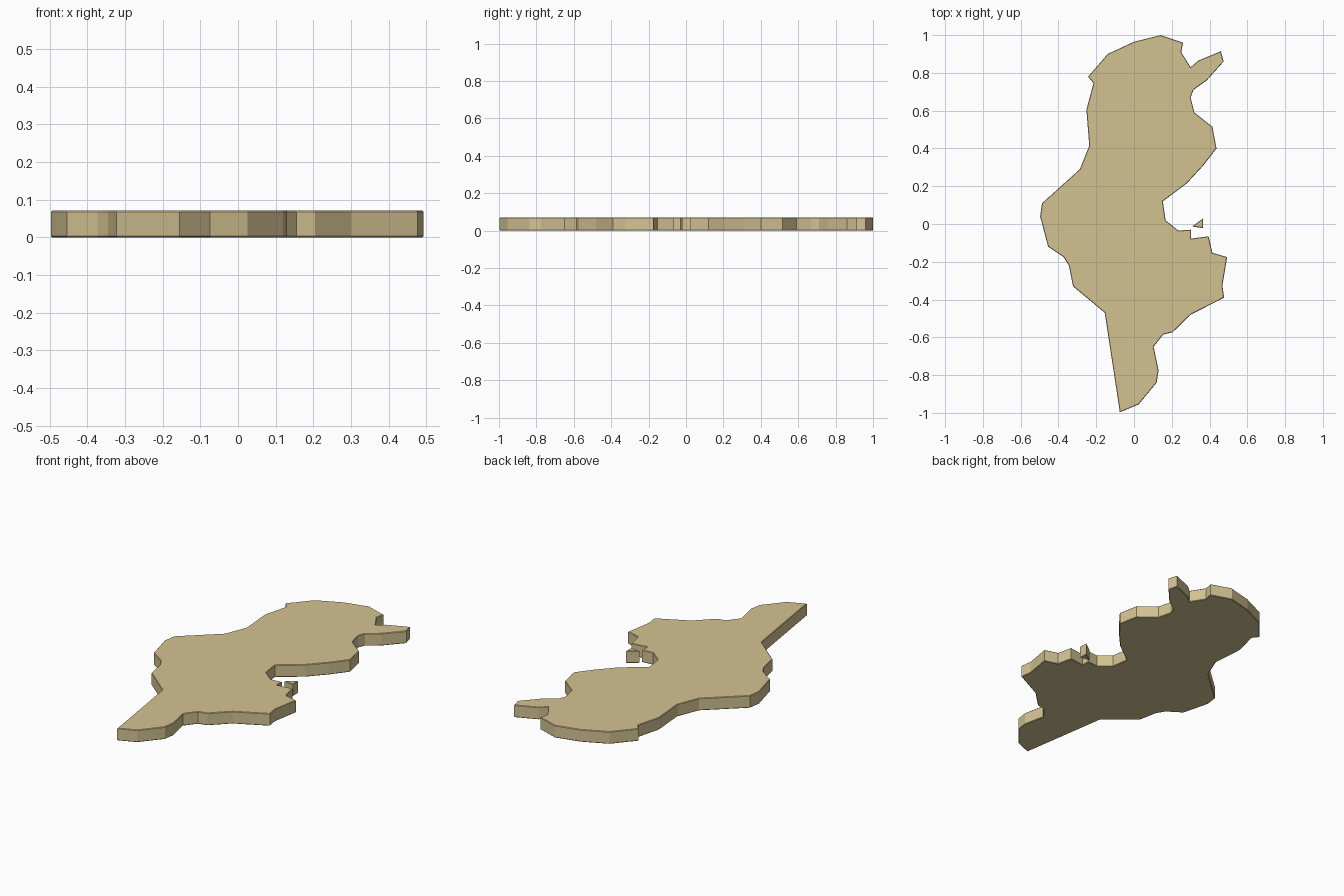
import bpy, bmesh

HEIGHT = 0.071
BEVEL = 0.003

# Outlines seen from above
mainland = [
    (0.14, 1.0), (0.26, 0.96), (0.25, 0.91), (0.30, 0.83), (0.34, 0.865),
    (0.46, 0.915), (0.475, 0.86), (0.385, 0.76), (0.315, 0.71), (0.30, 0.67),
    (0.32, 0.59), (0.415, 0.515), (0.437, 0.40), (0.367, 0.31), (0.28, 0.215),
    (0.153, 0.12), (0.167, 0.02), (0.235, -0.035), (0.302, -0.03), (0.302, -0.077),
    (0.395, -0.065), (0.415, -0.152), (0.493, -0.175), (0.468, -0.325), (0.477, -0.39),
    (0.30, -0.48), (0.205, -0.573), (0.155, -0.585), (0.104, -0.65), (0.13, -0.775),
    (0.12, -0.84), (0.025, -0.955), (-0.075, -0.997), (-0.155, -0.47), (-0.323, -0.33),
    (-0.345, -0.22), (-0.373, -0.175), (-0.455, -0.12), (-0.497, 0.04), (-0.487, 0.11),
    (-0.287, 0.29), (-0.237, 0.415), (-0.252, 0.605), (-0.215, 0.745), (-0.243, 0.78),
    (-0.14, 0.90), (0.0, 0.965),
]
island = [(0.307, -0.013), (0.364, 0.028), (0.366, -0.022)]

mat = bpy.data.materials.new("sand")
mat.diffuse_color = (0.65, 0.54, 0.29, 1)


def slab(name, outline):
    """Extrude an outline up from the ground and soften its rims slightly."""
    bm = bmesh.new()
    face = bm.faces.new([bm.verts.new((x, y, 0)) for x, y in outline])
    top = bmesh.ops.extrude_face_region(bm, geom=[face], use_keep_orig=True)
    verts = [g for g in top["geom"] if isinstance(g, bmesh.types.BMVert)]
    bmesh.ops.translate(bm, verts=verts, vec=(0, 0, HEIGHT))
    bmesh.ops.recalc_face_normals(bm, faces=bm.faces)
    rims = [e for e in bm.edges if abs(e.verts[0].co.z - e.verts[1].co.z) < 1e-6]
    bmesh.ops.bevel(bm, geom=rims, offset=BEVEL, segments=1, affect='EDGES')
    mesh = bpy.data.meshes.new(name)
    bm.to_mesh(mesh)
    bm.free()
    mesh.materials.append(mat)
    obj = bpy.data.objects.new(name, mesh)
    bpy.context.collection.objects.link(obj)
    return obj


# Large map plate and the small island beside it
slab("mainland", mainland)
slab("island", island)
